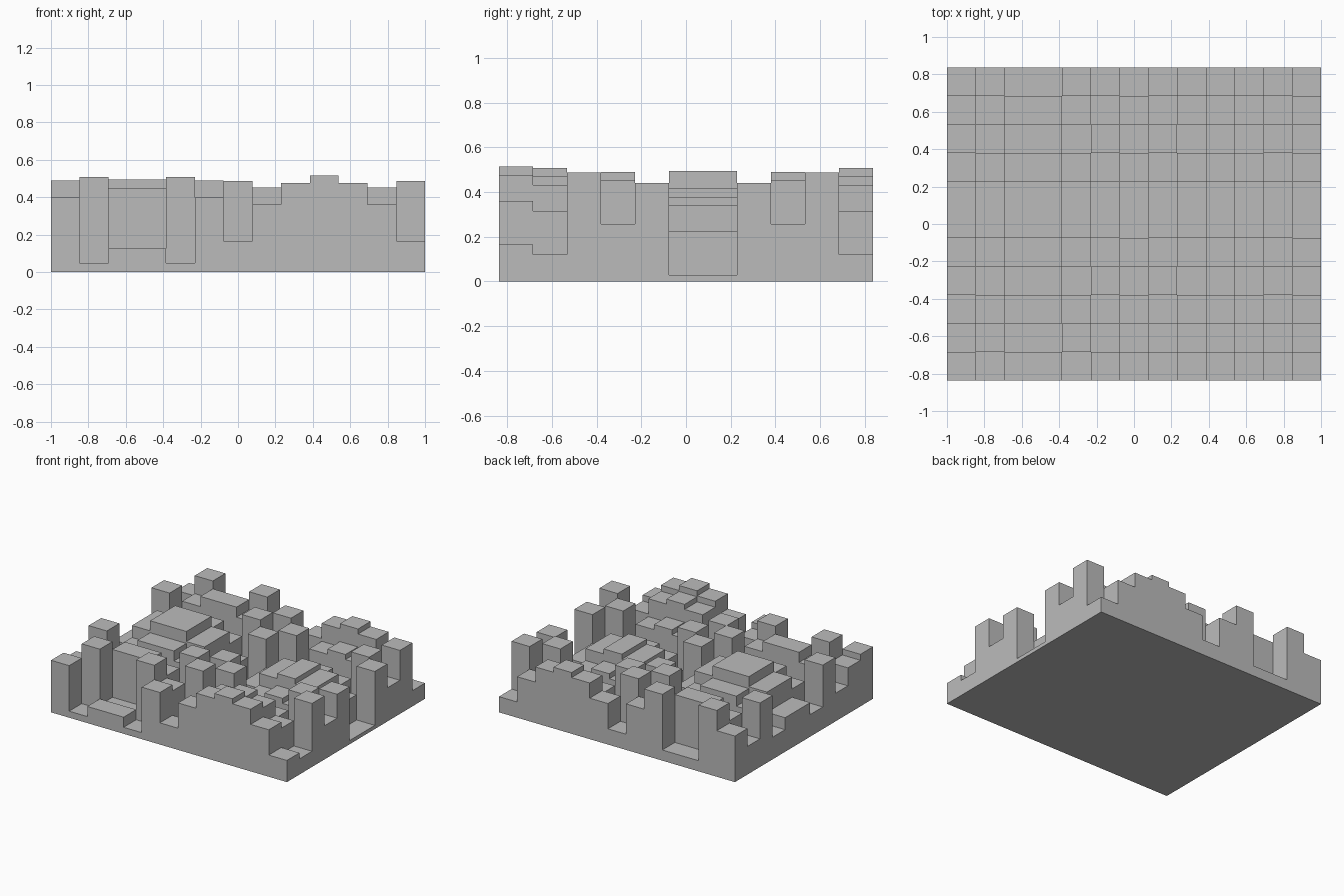
import bpy
import bmesh

if "Cube" in bpy.data.objects:
    bpy.data.objects.remove(bpy.data.objects["Cube"], do_unlink=True)

# Quadratic-residue sound diffuser: 13 by 11 wells
COLS, ROWS = 13, 11
HALF_X, HALF_Y = 1.0, 0.836
TOP, DEPTH = 0.515, 0.504


def height(col, row):
    """Well height from the sum of the two residue sequences."""
    phase = (col - 9) ** 2 / COLS + row ** 2 / ROWS
    return TOP - DEPTH * (phase % 1.0)


# Wells of equal height side by side share one block
cols = [c for c in range(COLS) if c != 3]
rows = [r for r in range(ROWS) if r != 6]
xs = [-HALF_X + 2 * HALF_X * c / COLS for c in cols] + [HALF_X]
ys = [-HALF_Y + 2 * HALF_Y * r / ROWS for r in rows] + [HALF_Y]
h = [[height(c, r) for r in rows] for c in cols]
nx, ny = len(cols), len(rows)

bm = bmesh.new()


def face(points):
    bm.faces.new([bm.verts.new(p) for p in points])


# Block tops and the steps between neighbours
for i in range(nx):
    for j in range(ny):
        x0, x1, y0, y1, z = xs[i], xs[i + 1], ys[j], ys[j + 1], h[i][j]
        face([(x0, y0, z), (x1, y0, z), (x1, y1, z), (x0, y1, z)])
        if i + 1 < nx:
            n = h[i + 1][j]
            face([(x1, y0, n), (x1, y1, n), (x1, y1, z), (x1, y0, z)])
        if j + 1 < ny:
            n = h[i][j + 1]
            face([(x1, y1, n), (x0, y1, n), (x0, y1, z), (x1, y1, z)])


def skyline(stops, heights):
    """Outline of an outer wall as (position, z) pairs."""
    line = [(stops[0], 0), (stops[-1], 0)]
    for k in reversed(range(len(heights))):
        line += [(stops[k + 1], heights[k]), (stops[k], heights[k])]
    return line


# Four outer walls, each one stepped face
for j, y in ((0, -HALF_Y), (ny - 1, HALF_Y)):
    wall = [(a, y, z) for a, z in skyline(xs, [h[i][j] for i in range(nx)])]
    face(wall if y < 0 else wall[::-1])
for i, x in ((0, -HALF_X), (nx - 1, HALF_X)):
    wall = [(x, a, z) for a, z in skyline(ys, h[i])]
    face(wall if x > 0 else wall[::-1])

# Flat underside
face([(-HALF_X, -HALF_Y, 0), (-HALF_X, HALF_Y, 0),
      (HALF_X, HALF_Y, 0), (HALF_X, -HALF_Y, 0)])

bmesh.ops.remove_doubles(bm, verts=bm.verts[:], dist=0.0001)

mesh = bpy.data.meshes.new("diffuser_panel")
bm.to_mesh(mesh)
bm.free()
panel = bpy.data.objects.new("diffuser_panel", mesh)
bpy.context.collection.objects.link(panel)

# Plain grey
grey = bpy.data.materials.new("plain_grey")
grey.use_nodes = True
colour = (0.5, 0.5, 0.5, 1.0)
grey.diffuse_color = colour
for node in grey.node_tree.nodes:
    if node.type == "BSDF_PRINCIPLED":
        node.inputs["Base Color"].default_value = colour
mesh.materials.append(grey)
